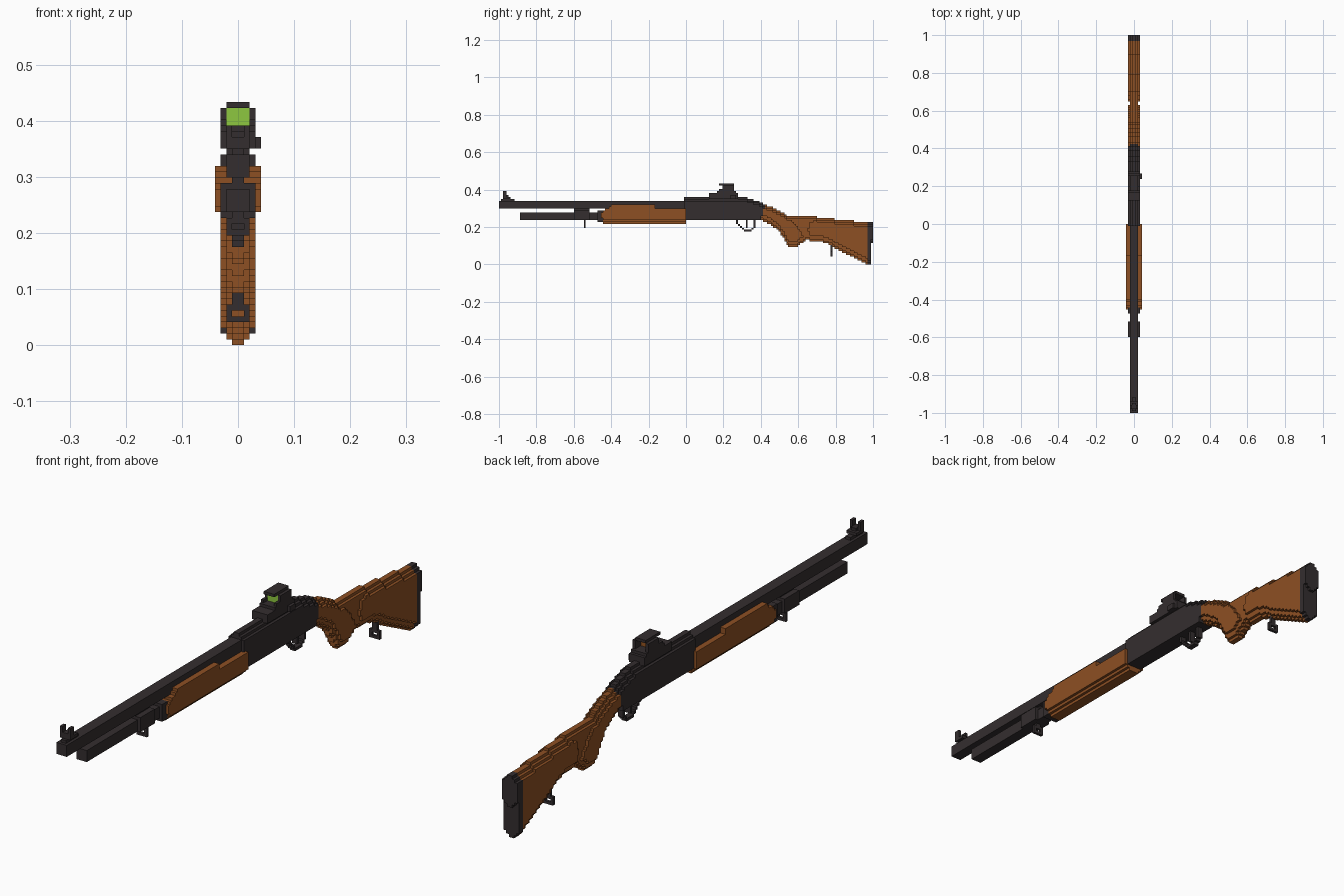
import bpy, bmesh

if "Cube" in bpy.data.objects:
    bpy.data.objects.remove(bpy.data.objects["Cube"])

V = 2 / 194          # size of one block
owner = {}           # block (x, y, z) -> part name
materials = {}       # part name -> material


def material(name, rgb):
    m = bpy.data.materials.new(name)
    m.diffuse_color = (*rgb, 1)
    m.use_nodes = True
    m.node_tree.nodes["Principled BSDF"].inputs["Base Color"].default_value = m.diffuse_color
    return m


STEEL = material("dark_steel", (0.034, 0.027, 0.028))
WOOD = material("brown_wood", (0.27, 0.08, 0.017))
GREEN = material("green_glass", (0.27, 0.57, 0.05))
AMBER = material("amber_glass", (0.30, 0.09, 0.015))


def cells(poly):
    """Blocks of the side plane (y, z) whose centres lie in a polygon."""
    found = set()
    for j in range(194):
        for k in range(43):
            y, z, inside = (j + 0.5) * V - 1, (k + 0.5) * V, False
            for (y0, z0), (y1, z1) in zip(poly, poly[1:] + poly[:1]):
                if (z0 > z) != (z1 > z) and y < y0 + (z - z0) * (y1 - y0) / (z1 - z0):
                    inside = not inside
            if inside:
                found.add((j, k))
    return found


def rect(y0, y1, z0, z1):
    return cells([(y0, z0), (y1, z0), (y1, z1), (y0, z1)])


def shrink(area, up, down):
    """Trim blocks from the top and bottom edges."""
    return {(j, k) for j, k in area
            if all((j, k + d) in area for d in range(-down, up + 1))}


def add(name, mat, area, x0, x1):
    materials[name] = mat
    for j, k in area:
        for i in range(x0, x1):
            owner.setdefault((i, j, k), name)


def sym(name, mat, area, half, inner=0):
    """Blocks mirrored about x = 0, from inner to half."""
    add(name, mat, area, inner, half)
    add(name, mat, area, -half, -inner)


def build(name):
    """One mesh from the exposed faces of the part's blocks."""
    bm, verts = bmesh.new(), {}
    for c in [c for c, n in owner.items() if n == name]:
        for axis in range(3):
            for side in (0, 1):
                n = list(c)
                n[axis] += 2 * side - 1
                if tuple(n) in owner:
                    continue
                a, b = (axis + 1) % 3, (axis + 2) % 3
                quad = []
                for u, w in ((0, 0), (1, 0), (1, 1), (0, 1)):
                    p = list(c)
                    p[axis] += side
                    p[a] += u
                    p[b] += w
                    p = tuple(p)
                    if p not in verts:
                        verts[p] = bm.verts.new((p[0] * V, p[1] * V - 1, p[2] * V))
                    quad.append(verts[p])
                f = quad if side else quad[::-1]
                bm.faces.new(f)
    mesh = bpy.data.meshes.new(name)
    bm.to_mesh(mesh)
    bm.free()
    mesh.materials.append(materials[name])
    bpy.context.collection.objects.link(bpy.data.objects.new(name, mesh))


# barrel and magazine tube
sym("barrel", STEEL, rect(-1, 0, 0.299, 0.34), 2)
sym("magazine_tube", STEEL, rect(-0.89, -0.44, 0.237, 0.278), 2)

# clamp, collar and front sling loop
sym("barrel_clamp", STEEL, rect(-0.594, -0.516, 0.237, 0.289), 3)
sym("barrel_clamp", STEEL, rect(-0.594, -0.516, 0.278, 0.299), 1)
sym("tube_collar", STEEL, rect(-0.47, -0.44, 0.227, 0.289), 3)
sym("front_sling_loop", STEEL, rect(-0.55, -0.54, 0.216, 0.237), 1)
sym("front_sling_loop", STEEL, rect(-0.55, -0.54, 0.195, 0.227), 2, 1)
sym("front_sling_loop", STEEL, rect(-0.55, -0.54, 0.195, 0.206), 2)

# front sight with two prongs and a post
sym("front_sight", STEEL, rect(-0.99, -0.92, 0.34, 0.35), 1)
sym("front_sight", STEEL, rect(-0.98, -0.94, 0.35, 0.361), 2)
sym("front_sight", STEEL, rect(-0.98, -0.95, 0.361, 0.371), 1)
sym("front_sight", STEEL, rect(-0.98, -0.96, 0.361, 0.392), 2, 1)

# receiver, stepped along its top edges
recv = cells([(-0.01, 0.238), (0.40, 0.238), (0.425, 0.32), (0.37, 0.343),
              (0.31, 0.361), (-0.01, 0.361)])
for trim in range(3):
    sym("receiver", STEEL, shrink(recv, trim, 0), 1 + trim)

# trigger guard loop and trigger
guard = cells([(0.27, 0.24), (0.27, 0.222), (0.30, 0.185), (0.315, 0.175),
               (0.345, 0.175), (0.37, 0.20), (0.37, 0.24)])
core = {(j, k) for j, k in guard
        if all((j + a, k + b) in guard or k + b > 22 for a, b in ((1, 0), (-1, 0), (0, -1)))}
sym("trigger_guard", STEEL, guard - core, 1)
sym("trigger", STEEL, rect(0.32, 0.335, 0.198, 0.24), 1)

# pump handguard, narrower at the bottom
pump = cells([(-0.45, 0.23), (-0.45, 0.28), (-0.42, 0.30), (-0.39, 0.32), (-0.17, 0.32),
              (-0.17, 0.299), (-0.005, 0.299), (-0.005, 0.215), (-0.43, 0.215)])
for half in (2, 3, 4):
    sym("handguard", WOOD, shrink(pump, 0, half - 2), half)

# red-dot sight: glass, base, housing and side knob
sym("sight_glass_front", GREEN, rect(0.2, 0.215, 0.392, 0.423), 2)
sym("sight_glass_back", AMBER, rect(0.215, 0.23, 0.392, 0.423), 2)
sym("sight_base", STEEL, rect(0.12, 0.28, 0.35, 0.381), 3)
sym("sight_base", STEEL, rect(0.17, 0.27, 0.381, 0.392), 3)
sym("sight_housing", STEEL, rect(0.175, 0.255, 0.392, 0.402), 3, 2)
sym("sight_housing", STEEL, rect(0.2, 0.255, 0.392, 0.423), 3, 2)
sym("sight_housing", STEEL, rect(0.175, 0.255, 0.423, 0.433), 2)
add("sight_knob", STEEL, rect(0.24, 0.265, 0.35, 0.371), 3, 4)

# butt pad
pad = rect(0.97, 1.0, 0.115, 0.222) | rect(0.97, 0.985, 0, 0.12)
for trim in range(3):
    sym("butt_pad", STEEL, shrink(pad, trim, trim), 1 + trim)

# stock with pistol grip; a groove parts the grip and the rear panel
stock = cells([(0.40, 0.325), (0.45, 0.31), (0.50, 0.287), (0.54, 0.262), (0.65, 0.262),
               (0.72, 0.25), (0.97, 0.224), (0.97, 0), (0.94, 0.012), (0.85, 0.06),
               (0.77, 0.103), (0.72, 0.125), (0.64, 0.13), (0.59, 0.09), (0.545, 0.092),
               (0.53, 0.13), (0.50, 0.175), (0.45, 0.215), (0.40, 0.24)])
groove = cells([(0.54, 0.27), (0.61, 0.18), (0.64, 0.12), (0.665, 0.12), (0.652, 0.19),
                (0.66, 0.222), (0.70, 0.24), (0.70, 0.27)])
sym("stock", WOOD, stock, 1)
sym("stock", WOOD, shrink(stock, 1, 1), 2)
sym("stock", WOOD, shrink(stock, 2, 3) - groove, 3)

# rear sling loop
sym("rear_sling_loop", STEEL, rect(0.775, 0.785, 0.062, 0.11), 1)
sym("rear_sling_loop", STEEL, rect(0.775, 0.785, 0.041, 0.072), 2, 1)
sym("rear_sling_loop", STEEL, rect(0.775, 0.785, 0.041, 0.052), 2)

for part in materials:
    build(part)
